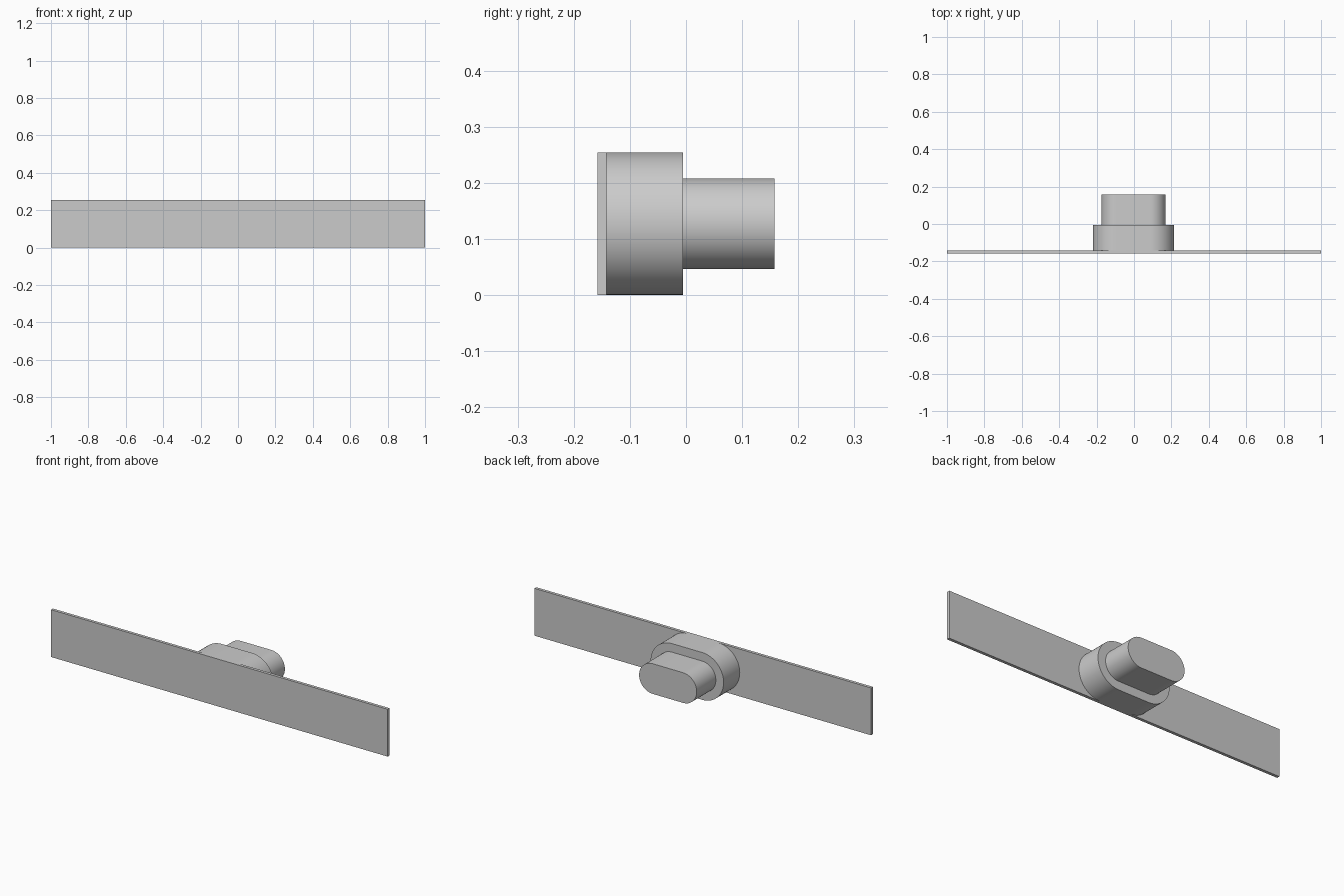
import bpy
import bmesh
from math import sin, cos, pi, radians

cube = bpy.data.objects.get("Cube")
if cube:
    bpy.data.objects.remove(cube, do_unlink=True)

HEIGHT = 0.254
MID_Z = HEIGHT / 2
BOSS_X = -0.003      # bosses sit slightly off centre
HALF_FLAT = 0.09     # half the straight run of each boss
ARC_STEPS = 32

grey = bpy.data.materials.new("plain grey")
grey.use_nodes = True
colour = (0.6, 0.6, 0.6, 1)
grey.diffuse_color = colour
grey.node_tree.nodes["Principled BSDF"].inputs["Base Color"].default_value = colour


def extrude_profile(name, points, y_front, y_back):
    """Extrude an x-z outline from y_front to y_back as a closed solid."""
    mesh = bpy.data.meshes.new(name)
    bm = bmesh.new()
    face = bm.faces.new([bm.verts.new((x, y_front, z)) for x, z in points])
    result = bmesh.ops.extrude_face_region(bm, geom=[face], use_keep_orig=True)
    moved = [v for v in result["geom"] if isinstance(v, bmesh.types.BMVert)]
    bmesh.ops.translate(bm, verts=moved, vec=(0, y_back - y_front, 0))
    bmesh.ops.recalc_face_normals(bm, faces=bm.faces)
    bm.to_mesh(mesh)
    bm.free()
    mesh.materials.append(grey)
    obj = bpy.data.objects.new(name, mesh)
    bpy.context.collection.objects.link(obj)
    return obj


def slot_outline(radius):
    """Rounded-end slot outline: two half circles joined by straight runs."""
    points = []
    for side, start in ((1, -pi / 2), (-1, pi / 2)):
        for i in range(ARC_STEPS + 1):
            a = start + pi * i / ARC_STEPS
            points.append((BOSS_X + side * HALF_FLAT + radius * cos(a),
                           MID_Z + radius * sin(a)))
    return points


# Thin front plate
extrude_profile("front_plate", [(-1, 0), (1, 0), (1, HEIGHT), (-1, HEIGHT)],
                -0.158, -0.142)

# Stepped bosses behind the plate
bosses = [
    extrude_profile("large_boss", slot_outline(MID_Z), -0.142, -0.005),
    extrude_profile("small_boss", slot_outline(0.081), -0.005, 0.158),
]
for boss in bosses:
    bpy.ops.object.select_all(action="DESELECT")
    boss.select_set(True)
    bpy.context.view_layer.objects.active = boss
    bpy.ops.object.shade_smooth_by_angle(angle=radians(30))
